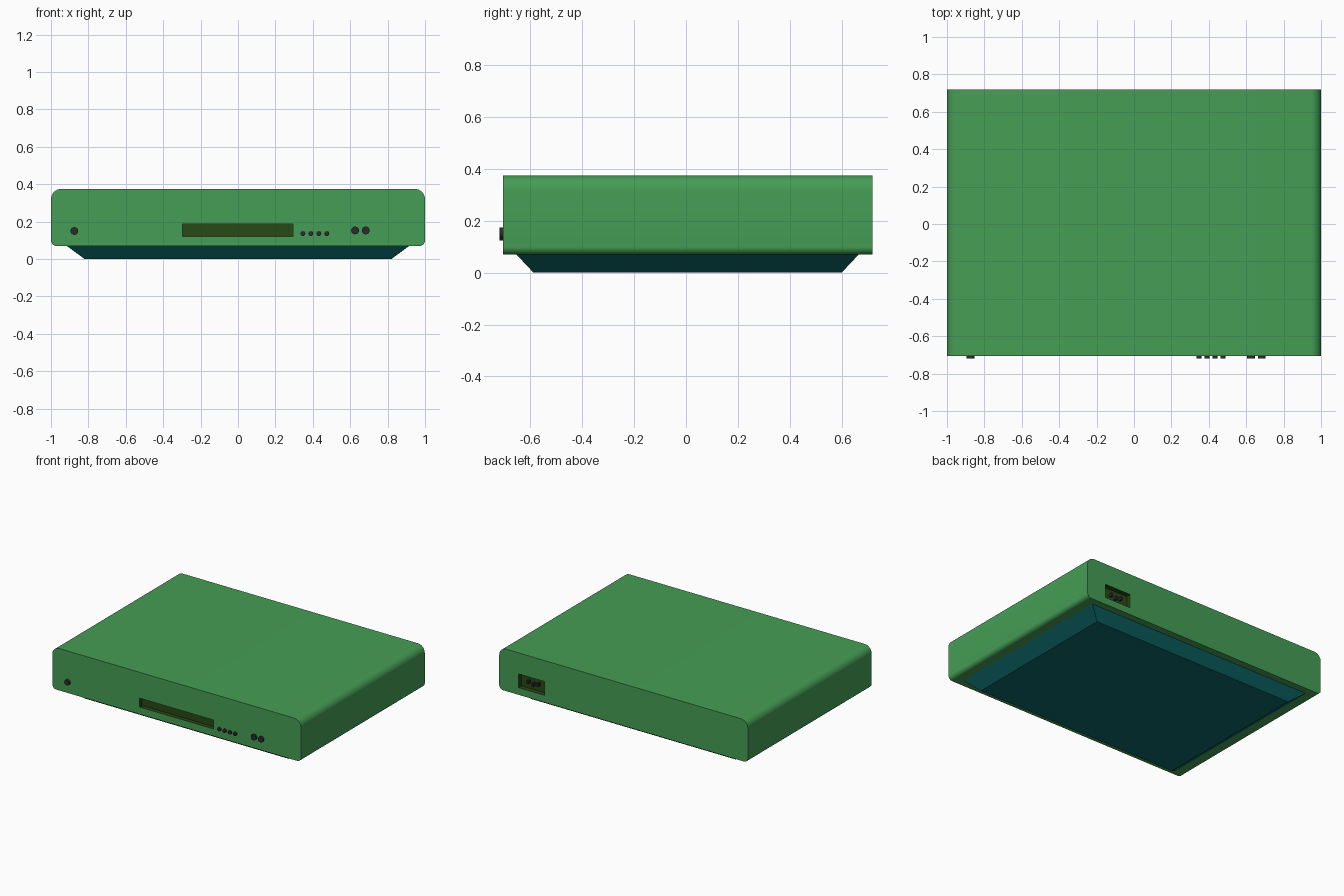
import bpy, bmesh, math
from mathutils import Matrix

if "Cube" in bpy.data.objects:
    bpy.data.objects.remove(bpy.data.objects["Cube"])


def material(name, rgb):
    m = bpy.data.materials.new(name)
    m.diffuse_color = (*rgb, 1)
    m.use_nodes = True
    m.node_tree.nodes["Principled BSDF"].inputs["Base Color"].default_value = m.diffuse_color
    return m


GREEN = material("green_shell", (0.06, 0.34, 0.09))
TEAL = material("teal_base", (0.004, 0.14, 0.14))
OLIVE = material("dark_recess", (0.022, 0.065, 0.008))
BLACK = material("black_button", (0.025, 0.025, 0.025))


def finish(name, bm, mat):
    bmesh.ops.recalc_face_normals(bm, faces=bm.faces)
    me = bpy.data.meshes.new(name)
    bm.to_mesh(me)
    bm.free()
    me.materials.append(mat)
    ob = bpy.data.objects.new(name, me)
    bpy.context.collection.objects.link(ob)
    return ob


def activate(ob):
    bpy.ops.object.select_all(action='DESELECT')
    ob.select_set(True)
    bpy.context.view_layer.objects.active = ob


def box(name, x0, x1, y0, y1, z0, z1, mat):
    bm = bmesh.new()
    place = (Matrix.Translation(((x0 + x1) / 2, (y0 + y1) / 2, (z0 + z1) / 2))
             @ Matrix.Diagonal((x1 - x0, y1 - y0, z1 - z0, 1)))
    bmesh.ops.create_cube(bm, size=1, matrix=place)
    return finish(name, bm, mat)


def button(name, x, z, r):
    bm = bmesh.new()
    place = Matrix.Translation((x, -0.704, z)) @ Matrix.Rotation(math.pi / 2, 4, 'X')
    bmesh.ops.create_cone(bm, cap_ends=True, segments=16, radius1=r, radius2=r,
                          depth=0.028, matrix=place)
    ob = finish(name, bm, BLACK)
    activate(ob)
    bpy.ops.object.shade_smooth_by_angle(angle=math.radians(35))


# Casing: rounded profile in x-z, extruded front to back
Y0, Y1, Z0, Z1 = -0.705, 0.718, 0.07, 0.375
bm = bmesh.new()
loop = []
for sx, z, r, start in ((1, Z0, 0.03, -90), (1, Z1, 0.055, 0),
                        (-1, Z1, 0.055, 90), (-1, Z0, 0.03, 180)):
    cx, cz = sx * (1 - r), z + (r if z == Z0 else -r)
    for i in range(9):
        a = math.radians(start + 90 * i / 8)
        loop.append(bm.verts.new((cx + r * math.cos(a), Y0, cz + r * math.sin(a))))
face = bm.faces.new(loop)
ext = bmesh.ops.extrude_face_region(bm, geom=[face])
bmesh.ops.translate(bm, vec=(0, Y1 - Y0, 0),
                    verts=[v for v in ext["geom"] if isinstance(v, bmesh.types.BMVert)])
casing = finish("casing", bm, GREEN)
casing.data.materials.append(OLIVE)

# Recesses: display window at the front, power inlet at the back
for dims in ((-0.298, 0.295, Y0 - 0.05, Y0 + 0.03, 0.122, 0.187),
             (0.635, 0.845, Y1 - 0.035, Y1 + 0.05, 0.122, 0.222)):
    cutter = box("recess_cutter", *dims, OLIVE)
    cutter.hide_render = True
    activate(casing)
    mod = casing.modifiers.new("recess", 'BOOLEAN')
    mod.operation, mod.solver, mod.object = 'DIFFERENCE', 'EXACT', cutter
    mod.material_mode = 'TRANSFER'
    bpy.ops.object.modifier_apply(modifier=mod.name)
    bpy.data.objects.remove(cutter)
activate(casing)
bpy.ops.object.shade_smooth_by_angle(angle=math.radians(30))

# Power inlet pins
for i, x in enumerate((0.70, 0.74, 0.78)):
    z = 0.165 if i == 1 else 0.175
    box(f"inlet_pin_{i + 1}", x - 0.006, x + 0.006, Y1 - 0.036, Y1 - 0.01,
        z - 0.012, z + 0.012, BLACK)

# Tapered base
bm = bmesh.new()
bmesh.ops.create_cube(bm, size=1)
for v in bm.verts:
    top = v.co.z > 0
    hx, hy = (0.915, 0.66) if top else (0.82, 0.594)
    v.co = (math.copysign(hx, v.co.x), 0.006 + math.copysign(hy, v.co.y), Z0 if top else 0)
finish("base", bm, TEAL)

# Front controls
button("power_button", -0.875, 0.15, 0.021)
for i in range(4):
    button(f"small_button_{i + 1}", 0.347 + 0.0427 * i, 0.136, 0.013)
for i in range(2):
    button(f"round_button_{i + 1}", 0.626 + 0.057 * i, 0.153, 0.021)
